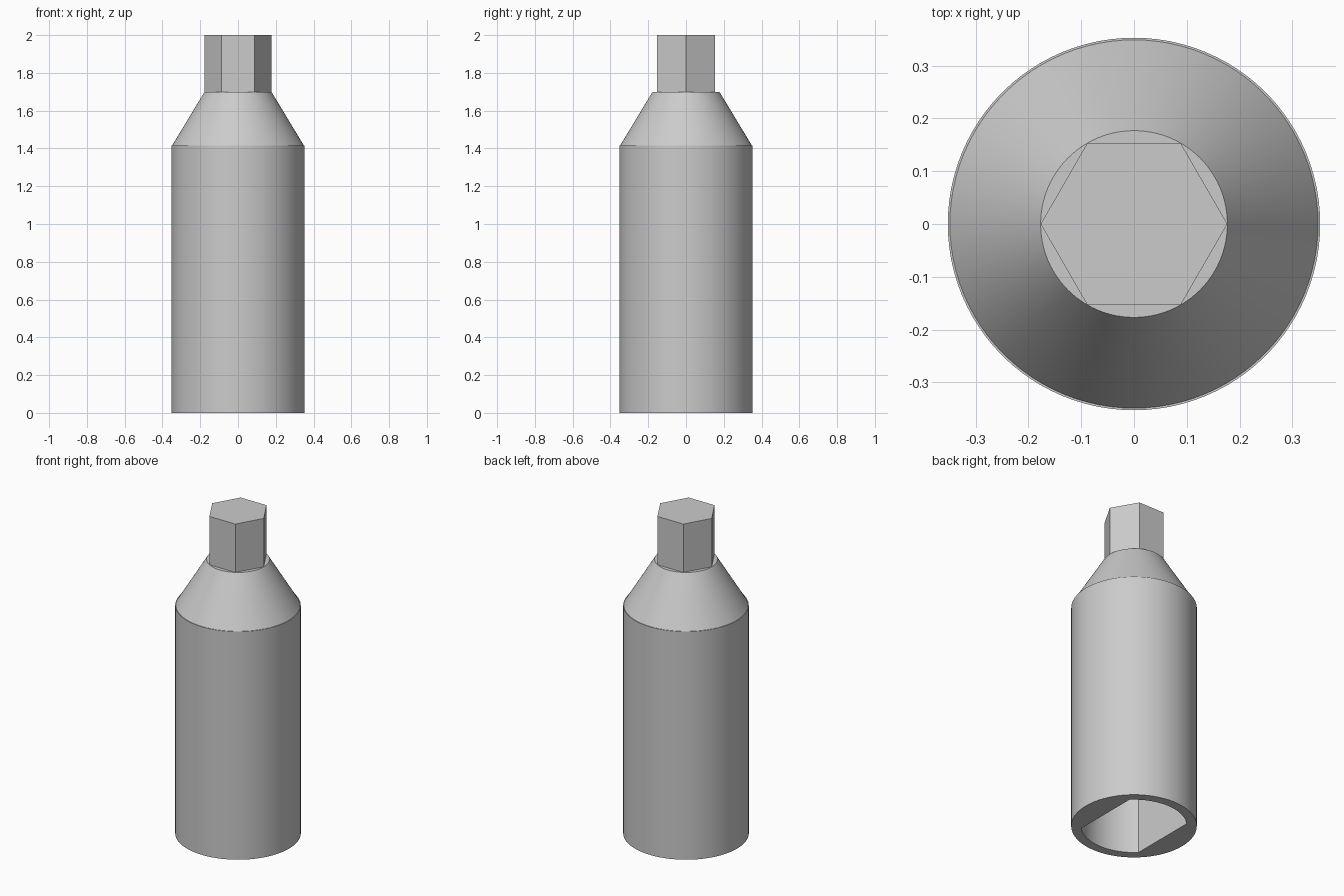
import bpy
import bmesh
from math import radians, cos, sin, acos, pi

cube = bpy.data.objects.get("Cube")
if cube:
    bpy.data.objects.remove(cube, do_unlink=True)

BODY_R, SHOULDER_R, NECK_R = 0.353, 0.349, 0.177
SHOULDER_Z, NECK_Z, TOP_Z = 1.415, 1.7, 2.0
BORE_R, BORE_FLAT, BORE_DEPTH = 0.297, 0.21, 1.2
SEGMENTS = 96

steel = bpy.data.materials.new("grey steel")
steel.use_nodes = True
steel.diffuse_color = (0.6, 0.6, 0.6, 1)
steel.node_tree.nodes["Principled BSDF"].inputs["Base Color"].default_value = (0.6, 0.6, 0.6, 1)


def circle(radius, count):
    return [(radius * cos(2 * pi * i / count), radius * sin(2 * pi * i / count))
            for i in range(count)]


def stack(name, sections):
    """Closed solid skinned through (outline, height) sections."""
    bm = bmesh.new()
    rings = [[bm.verts.new((x, y, z)) for x, y in outline] for outline, z in sections]
    for low, high in zip(rings, rings[1:]):
        for i in range(len(low)):
            j = (i + 1) % len(low)
            bm.faces.new((low[i], low[j], high[j], high[i]))
    bm.faces.new(rings[0][::-1])
    bm.faces.new(rings[-1])
    mesh = bpy.data.meshes.new(name)
    bm.to_mesh(mesh)
    bm.free()
    obj = bpy.data.objects.new(name, mesh)
    bpy.context.collection.objects.link(obj)
    mesh.materials.append(steel)
    return obj


# Round body with a tiny ledge and a tapered shoulder
body = stack("socket_body", [
    (circle(BODY_R, SEGMENTS), 0),
    (circle(BODY_R, SEGMENTS), SHOULDER_Z),
    (circle(SHOULDER_R, SEGMENTS), SHOULDER_Z),
    (circle(NECK_R, SEGMENTS), NECK_Z)])

# Bore with two opposite flats, open at the bottom
half = acos(BORE_FLAT / BORE_R)
steps = 24
outline = []
for start in (half, half + pi):
    for i in range(steps + 1):
        a = start + (pi - 2 * half) * i / steps
        outline.append((BORE_R * cos(a), BORE_R * sin(a)))
cutter = stack("bore_cutter", [(outline, -0.1), (outline, BORE_DEPTH)])
cut = body.modifiers.new("bore", "BOOLEAN")
cut.operation = "DIFFERENCE"
cut.solver = "EXACT"
cut.object = cutter

bpy.ops.object.select_all(action="DESELECT")
body.select_set(True)
bpy.context.view_layer.objects.active = body
bpy.ops.object.modifier_apply(modifier=cut.name)
bpy.data.objects.remove(cutter, do_unlink=True)
bpy.ops.object.shade_smooth_by_angle(angle=radians(25))

# Hexagonal drive shank
stack("hex_shank", [(circle(NECK_R, 6), NECK_Z), (circle(NECK_R, 6), TOP_Z)])
